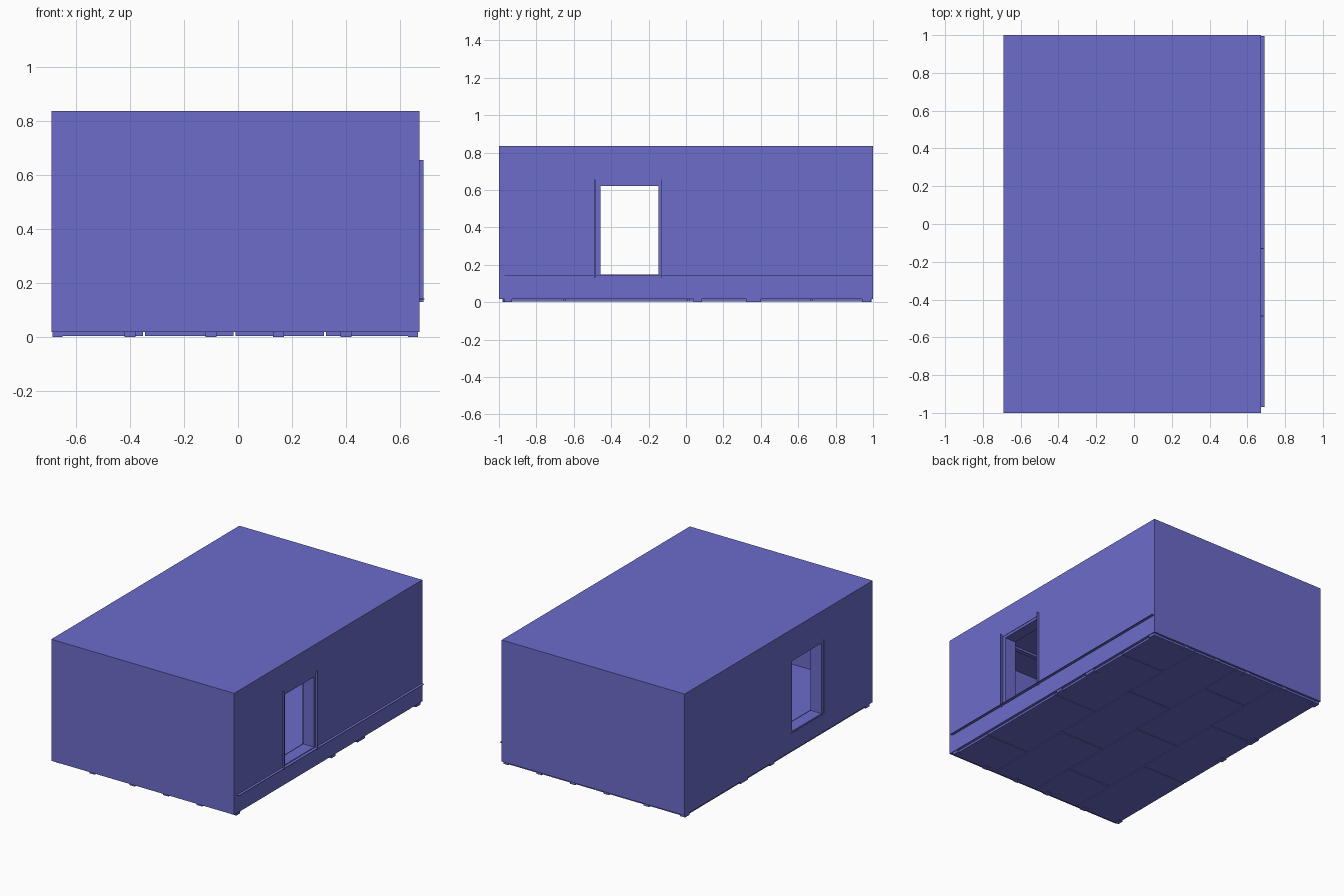
import bpy, bmesh

if "Cube" in bpy.data.objects:
    bpy.data.objects.remove(bpy.data.objects["Cube"])

mat = bpy.data.materials.new("periwinkle_blue")
mat.diffuse_color = (0.15, 0.15, 0.6, 1)
mat.use_nodes = True
mat.node_tree.nodes["Principled BSDF"].inputs["Base Color"].default_value = mat.diffuse_color


def box(name, x0, x1, y0, y1, z0, z1):
    """Axis-aligned box given by its limits."""
    me = bpy.data.meshes.new(name)
    bm = bmesh.new()
    bmesh.ops.create_cube(bm, size=1)
    for v in bm.verts:
        v.co.x = x1 if v.co.x > 0 else x0
        v.co.y = y1 if v.co.y > 0 else y0
        v.co.z = z1 if v.co.z > 0 else z0
    bm.to_mesh(me)
    bm.free()
    me.materials.append(mat)
    ob = bpy.data.objects.new(name, me)
    bpy.context.collection.objects.link(ob)
    return ob


def cut(target, cutter):
    """Subtract the cutter for good and remove it."""
    mod = target.modifiers.new("cut", 'BOOLEAN')
    mod.operation, mod.solver, mod.object = 'DIFFERENCE', 'EXACT', cutter
    cutter.hide_render = True
    bpy.context.view_layer.update()
    dg = bpy.context.evaluated_depsgraph_get()
    me = bpy.data.meshes.new_from_object(target.evaluated_get(dg))
    target.modifiers.clear()
    target.data = me
    bpy.data.objects.remove(cutter)


XL, XR = -0.69, 0.672            # outer faces of the long walls
Y0, Y1, Z0, Z1 = -0.483, -0.13, 0.138, 0.637   # window openings

# Hollow room with an opening through both long walls
room = box("room_shell", XL, XR, -1, 1, 0.018, 0.836)
cut(room, box("cutter_inside", XL + 0.1, XR - 0.1, -0.97, 0.97, 0.13, 0.80))
cut(room, box("cutter_windows", -1, 1, Y0, Y1, Z0, Z1))

# Window frames lining both openings
for side, a, b in (("left", XL + 0.003, XL + 0.085), ("right", XR - 0.085, XR - 0.003)):
    frame = box(side + "_window_frame", a, b, Y0, Y1, Z0, Z1)
    cut(frame, box("cutter_frame", -1, 1, Y0 + 0.025, Y1 - 0.016, 0.147, 0.62))

# Thin upright fins beside the right window, and the floor edge poking out
for i, y in enumerate((-0.487, -0.13)):
    box(f"window_fin_{i}", XR - 0.03, 0.686, y - 0.002, y + 0.002, 0.13, 0.655)
box("floor_edge_strip", XR - 0.03, 0.69, -0.97, 0.995, 0.139, 0.142)

# Interior ledges along the end walls and ceiling battens
for s in (-1, 1):
    for z in (0.30, 0.42):
        ya, yb = sorted((s * 0.975, s * 0.94))
        box("wall_ledge", XL + 0.09, XR - 0.09, ya, yb, z, z + 0.02)
for i in range(6):
    y = -0.75 + i * 0.3
    box("ceiling_batten", XL + 0.09, XR - 0.09, y - 0.015, y + 0.015, 0.785, 0.805)

# Underside panels in a staggered layout with narrow joints
BX0, BX1, BY0, BY1 = -0.683, 0.657, -0.978, 0.988
rows, length, gap = 4, 0.66, 0.003
w = (BX1 - BX0) / rows
for r in range(rows):
    y = BY0 - (r % 2) * length / 2
    while y < BY1 - 0.01:
        a, b = max(y, BY0), min(y + length, BY1)
        if b - a > 0.02:
            box("underside_panel", BX0 + r * w + gap, BX0 + (r + 1) * w - gap,
                a + gap, b - gap, 0.004, 0.02)
        y += length

# Small mounting feet around the rim
for a, b in ((-0.97, -0.93), (0.04, 0.085), (0.32, 0.40), (0.94, 0.99)):
    box("right_foot", 0.63, 0.667, a, b, 0.0, 0.02)
    box("left_foot", -0.686, -0.65, a, b, 0.0, 0.02)
for x in (-0.4, -0.1, 0.15, 0.4):
    box("back_foot", x - 0.02, x + 0.02, 0.955, 0.992, 0.0, 0.02)
    box("front_foot", x - 0.02, x + 0.02, -0.982, -0.945, 0.0, 0.02)
